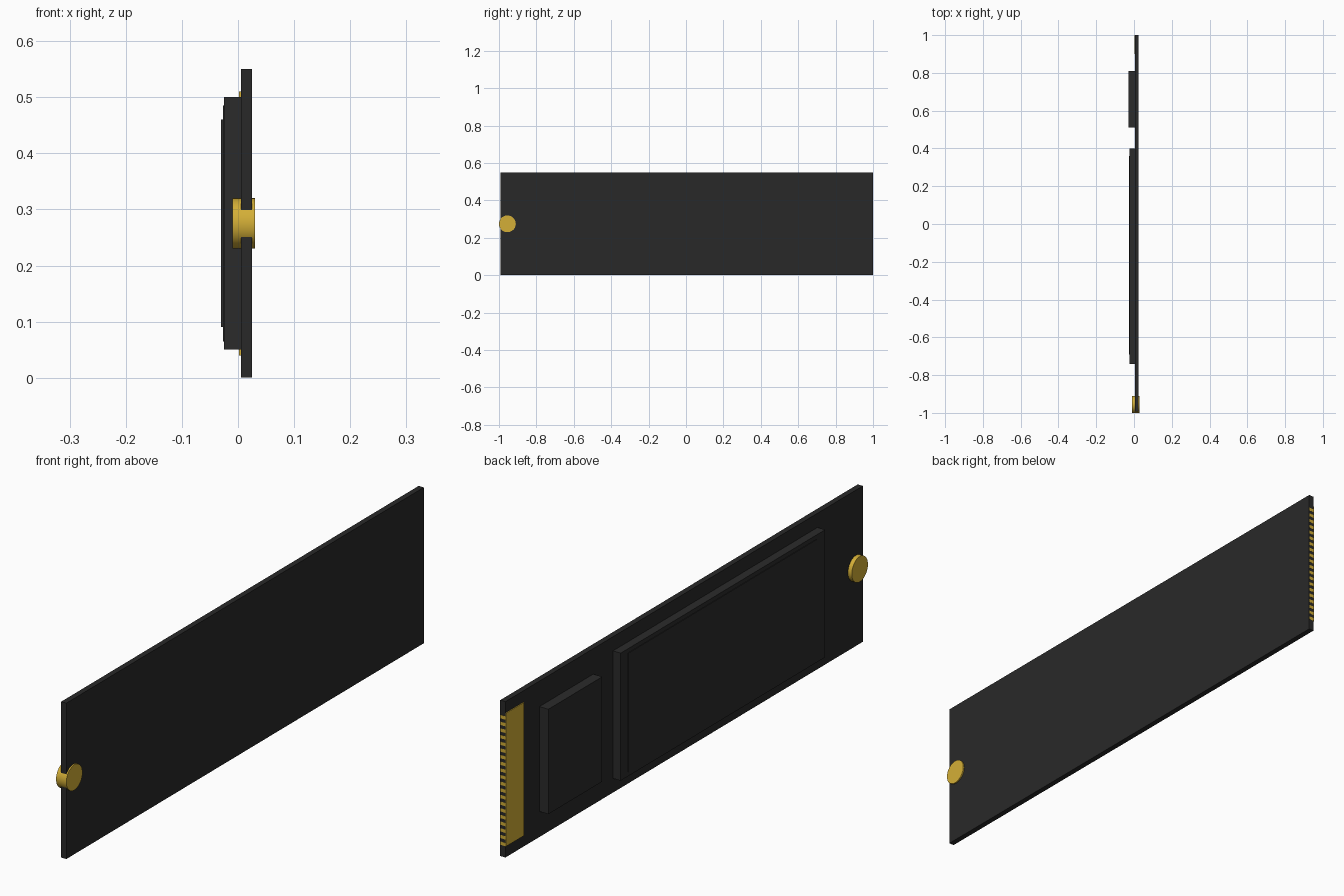
import bpy
import math

cube = bpy.data.objects.get("Cube")
if cube:
    bpy.data.objects.remove(cube, do_unlink=True)


def make_material(name, color):
    mat = bpy.data.materials.new(name)
    mat.use_nodes = True
    mat.diffuse_color = color
    mat.node_tree.nodes["Principled BSDF"].inputs["Base Color"].default_value = color
    return mat


black = make_material("board black", (0.022, 0.022, 0.022, 1))
charcoal = make_material("chip charcoal", (0.024, 0.024, 0.024, 1))
gold = make_material("contact gold", (0.658, 0.429, 0.038, 1))


def box(name, xs, ys, zs, mat):
    """Box given by its extent along each axis."""
    spans = (xs, ys, zs)
    bpy.ops.mesh.primitive_cube_add(size=1, location=[sum(s) / 2 for s in spans])
    obj = bpy.context.object
    obj.name = name
    obj.scale = [s[1] - s[0] for s in spans]
    bpy.ops.object.transform_apply(location=False, rotation=False, scale=True)
    obj.data.materials.append(mat)
    return obj


# Circuit board standing on its long edge
FACE = 0.005
box("circuit_board", (FACE, 0.025), (-0.993, 1), (0, 0.55), black)

# Main chip block with a thin cover plate
box("main_chip", (-0.025, FACE), (-0.74, 0.40), (0.05, 0.50), charcoal)
box("chip_cover", (-0.027, -0.025), (-0.69, 0.36), (0.065, 0.485), charcoal)

# Controller chip near the connector
box("controller_chip", (-0.03, FACE), (0.51, 0.81), (0.09, 0.46), charcoal)

# Edge connector: face plate and contacts on the end of the board
box("connector_plate", (0.002, FACE), (0.9, 1), (0.04, 0.51), gold)
CONTACTS = 20
pitch = 0.47 / CONTACTS
for i in range(CONTACTS):
    z = 0.04 + i * pitch
    box(f"end_contact_{i + 1}", (FACE, 0.024), (0.995, 1.0005), (z, z + pitch / 2), gold)

# Mounting screw through the opposite end
bpy.ops.mesh.primitive_cylinder_add(vertices=32, radius=0.045, depth=0.04,
                                    location=(0.01, -0.955, 0.275),
                                    rotation=(0, math.pi / 2, 0))
screw = bpy.context.object
screw.name = "mounting_screw"
screw.data.materials.append(gold)
bpy.ops.object.shade_smooth_by_angle(angle=math.radians(30))
